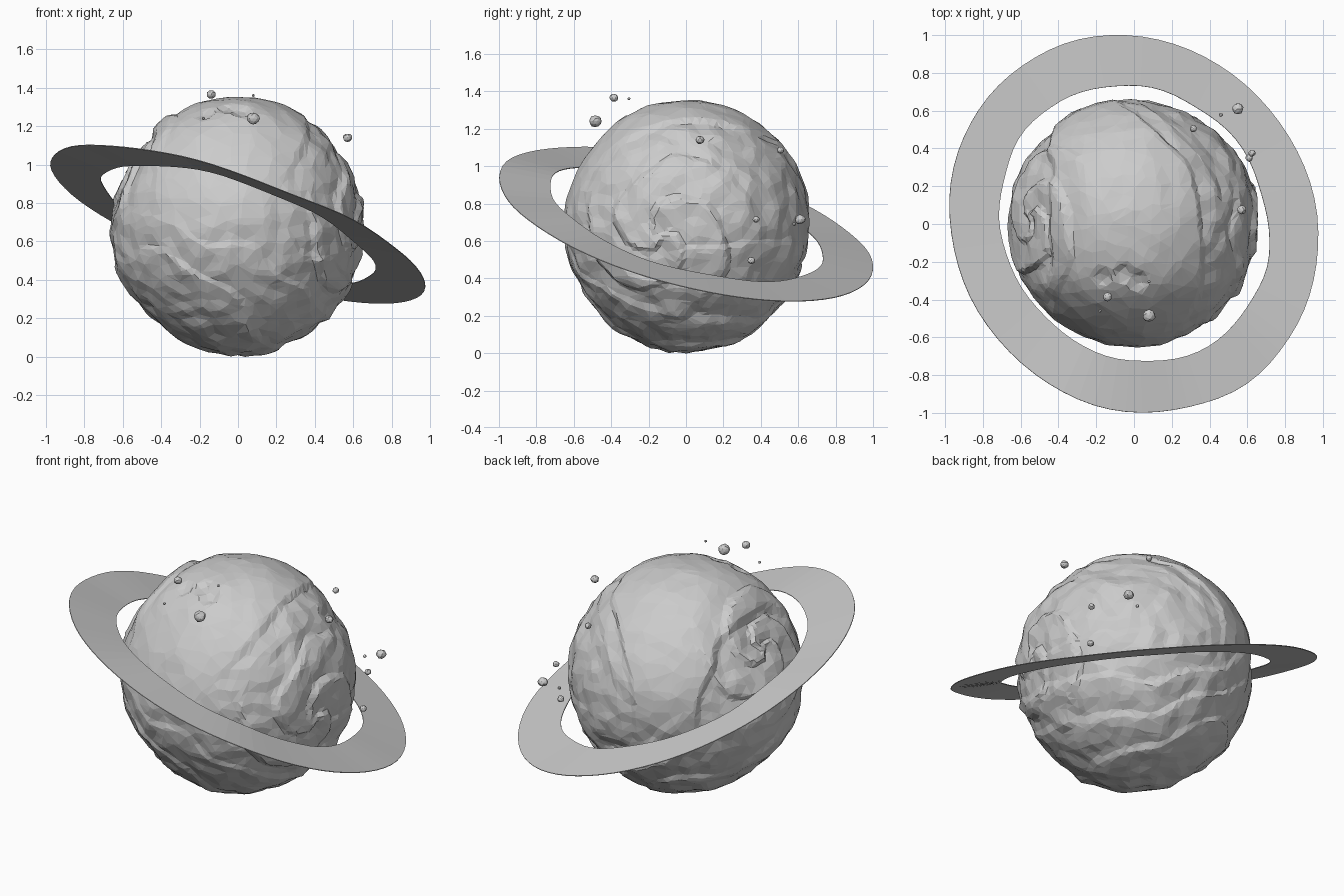
import bpy, bmesh, math, random
from mathutils import Vector, noise

if "Cube" in bpy.data.objects:
    bpy.data.objects.remove(bpy.data.objects["Cube"])

random.seed(4)
CENTRE = Vector((0, 0, 0.672))
RADIUS = 0.65


def step(a, b, t):
    t = max(0.0, min(1.0, (t - a) / (b - a)))
    return t * t * (3 - 2 * t)


def finish(name, bm):
    mesh = bpy.data.meshes.new(name)
    bm.to_mesh(mesh)
    bm.free()
    ob = bpy.data.objects.new(name, mesh)
    bpy.context.collection.objects.link(ob)
    return ob


def swirl(d, axis, size, arms, twist, amp):
    """Spiral terraces around a storm eye."""
    axis = Vector(axis).normalized()
    dist = axis.angle(d) / size
    if dist > 1.3:
        return 0.0
    u = axis.cross(Vector((0, 0, 1))).normalized()
    v = axis.cross(u)
    phi = math.atan2(d.dot(v), d.dot(u)) / (2 * math.pi)
    saw = (phi * arms + dist * twist + 0.25 * noise.noise(d * 3)) % 1.0
    terrace = saw if saw < 0.85 else (1 - saw) / 0.15 * 0.85
    fade = 1 - step(0.85, 1.3, dist)
    return fade * (amp * (terrace - 0.45) - 0.016 * (1 - step(0, 0.8, dist)))


def surface(d):
    p = d * RADIUS
    wob = 0.03 * noise.noise(d * 3.1)
    x, y, z = p.x + wob, p.y, p.z
    r = RADIUS
    # raised plate over the top, bounded by two long cliffs that fade at the front
    edge = 0.33 - 1.3 * max(0, y - 0.05) ** 2 - 1.2 * max(0, -y - 0.25) ** 2
    front = step(0.2, 0.6, -y)
    left = step(-0.45, -0.41, x)
    left = left + (1 - left) * front
    right = 1 - step(edge, edge + 0.04, x)
    right2 = 1 - step(edge + 0.13, edge + 0.16, x)
    upper = step(-0.25, 0.2, z)
    r += upper * (1 - 0.8 * front) * (0.02 * left * right + 0.01 * left * right2)
    r += 0.012 * step(0.4, 0.64, abs(x)) - 0.004 * front
    # storms on the two flanks
    s1 = swirl(d, (0.97, -0.22, -0.06), 0.72, 3, 1.9, 0.026)
    s2 = swirl(d, (-0.84, 0.06, 0.5), 0.6, 3, 1.9, 0.026)
    # sweeping bands below
    flow = (z + 0.55 * x + 0.25 * y + 0.14 * noise.noise(d * 1.8)) * 4.2
    saw = flow % 1.0
    saw = saw if saw < 0.88 else (1 - saw) / 0.12 * 0.88
    r += s1 + s2 + (1 - upper) * 0.015 * (saw - 0.4)
    # fine roughness, less on the plate
    rough = 0.014 - 0.008 * upper * left * right
    r += rough * noise.noise(d * 7) + 0.006 * noise.noise(d * 3)
    # small pits on the upper front
    for c in ((-0.16, -0.27), (-0.05, -0.25), (0.02, -0.29)):
        if z > 0:
            r -= 0.02 * (1 - step(0.02, 0.06, math.hypot(p.x - c[0], p.y - c[1])))
    return r


# planet
bm = bmesh.new()
bmesh.ops.create_icosphere(bm, subdivisions=6, radius=1)
for v in bm.verts:
    d = v.co.normalized()
    v.co = d * surface(d) + CENTRE
low = min(v.co.z for v in bm.verts)
for v in bm.verts:
    if v.co.z < 0.25:
        v.co.z -= low * (1 - v.co.z / 0.25) / (1 - low / 0.25)
planet = finish("planet", bm)
dec = planet.modifiers.new("facets", "DECIMATE")
dec.ratio = 0.22

# tilted, slightly warped thin ring
bm = bmesh.new()
normal = Vector((0.345, 0.265, 1)).normalized()
tilt = Vector((0, 0, 1)).rotation_difference(normal)
N, T = 72, 0.002
loops = []
for i in range(N):
    a = 2 * math.pi * i / N
    e = Vector((math.cos(a), math.sin(a), 0))
    warp = 0.01 * noise.noise(e * 1.8)
    lift = 0.03 * max(0, -math.sin(a)) ** 3
    inner = 0.755 + 0.02 * noise.noise(e * 2.0 + Vector((3, 1, 0)))
    outer = 1.03 + 0.012 * noise.noise(e * 2.0)
    sect = []
    for rad, h in ((inner, lift - T), (outer, -T), (outer, T), (inner, lift + T)):
        co = tilt @ (e * rad + Vector((0, 0, h + warp)))
        sect.append(bm.verts.new(co + Vector((0, 0, 0.69))))
    loops.append(sect)
for i in range(N):
    a, b = loops[i], loops[(i + 1) % N]
    for k in range(4):
        m = (k + 1) % 4
        bm.faces.new((a[k], a[m], b[m], b[k]))
bmesh.ops.recalc_face_normals(bm, faces=bm.faces)
finish("ring", bm)

# drifting rocks
rocks = [(-0.14, -0.385, 1.365, 0.024), (0.08, -0.485, 1.24, 0.034),
         (0.08, -0.305, 1.36, 0.008), (-0.18, -0.46, 1.24, 0.008),
         (0.57, 0.075, 1.14, 0.024), (0.315, 0.505, 1.085, 0.019),
         (0.625, 0.375, 0.715, 0.019), (0.61, 0.35, 0.495, 0.02),
         (0.55, 0.61, 0.715, 0.029), (0.46, 0.578, 0.69, 0.01)]
for x, y, z, r in rocks:
    bm = bmesh.new()
    bmesh.ops.create_icosphere(bm, subdivisions=2, radius=r)
    for v in bm.verts:
        v.co *= random.uniform(0.92, 1.06)
        v.co.z *= 0.92
        v.co += Vector((x, y, z))
    finish("rock", bm)
